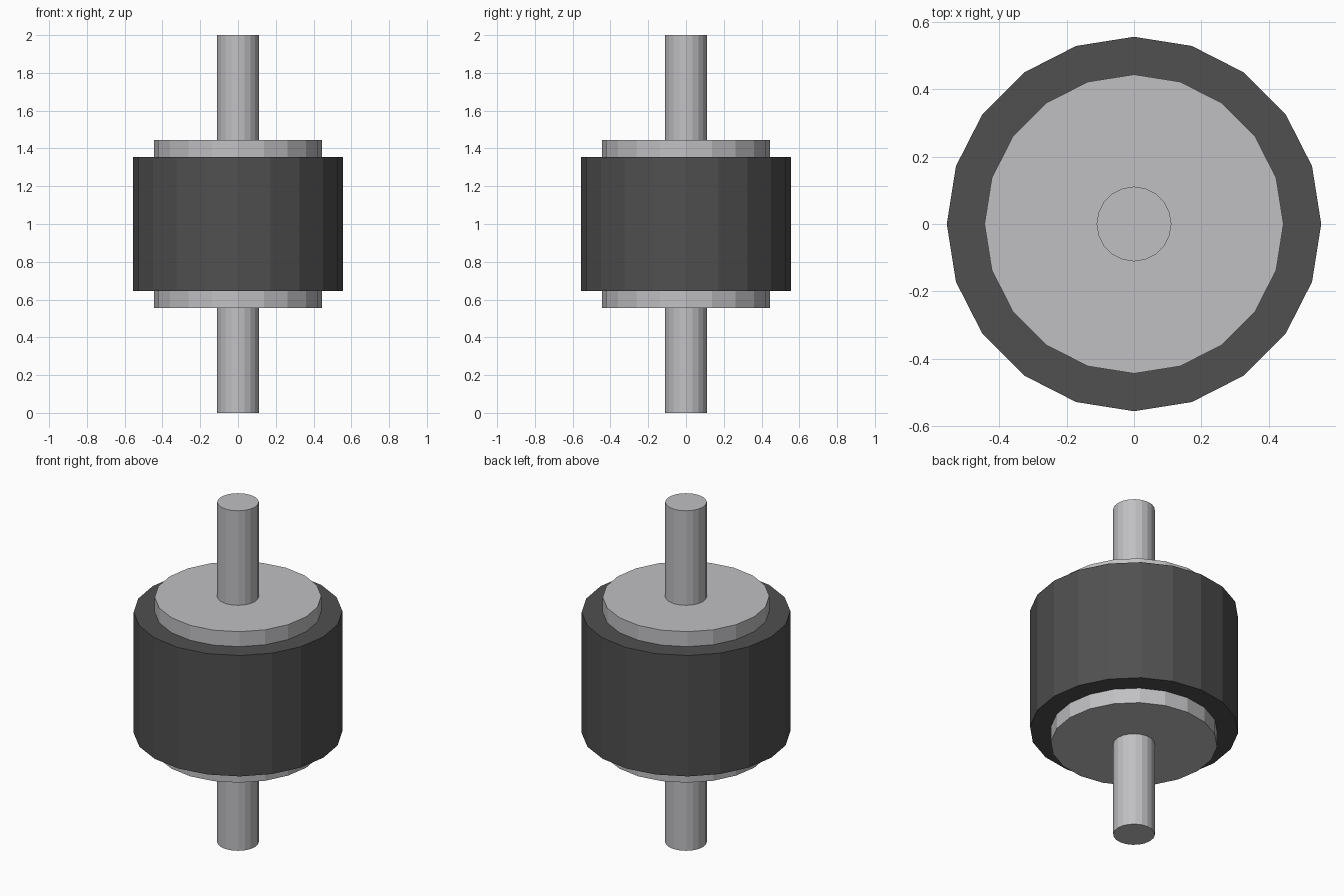
import bpy

cube = bpy.data.objects.get("Cube")
if cube:
    bpy.data.objects.remove(cube, do_unlink=True)

SIDES = 20


def make_material(name, color):
    mat = bpy.data.materials.new(name)
    mat.use_nodes = True
    mat.diffuse_color = color
    mat.node_tree.nodes["Principled BSDF"].inputs["Base Color"].default_value = color
    return mat


def make_cylinder(name, radius, bottom, top, mat):
    """Flat-shaded upright cylinder with a vertex on each axis."""
    bpy.ops.mesh.primitive_cylinder_add(
        vertices=SIDES, radius=radius, depth=top - bottom,
        location=(0, 0, (top + bottom) / 2))
    obj = bpy.context.object
    obj.name = name
    obj.data.name = name
    obj.data.materials.append(mat)
    return obj


metal = make_material("light grey metal", (0.53, 0.53, 0.55, 1))
rubber = make_material("dark grey rubber", (0.08, 0.08, 0.08, 1))

# Rubber body
make_cylinder("rubber_body", 0.556, 0.645, 1.356, rubber)

# Mirrored end plates and studs
make_cylinder("lower_plate", 0.444, 0.556, 0.645, metal)
make_cylinder("upper_plate", 0.444, 1.356, 1.444, metal)
make_cylinder("lower_stud", 0.111, 0, 0.556, metal)
make_cylinder("upper_stud", 0.111, 1.444, 2, metal)
